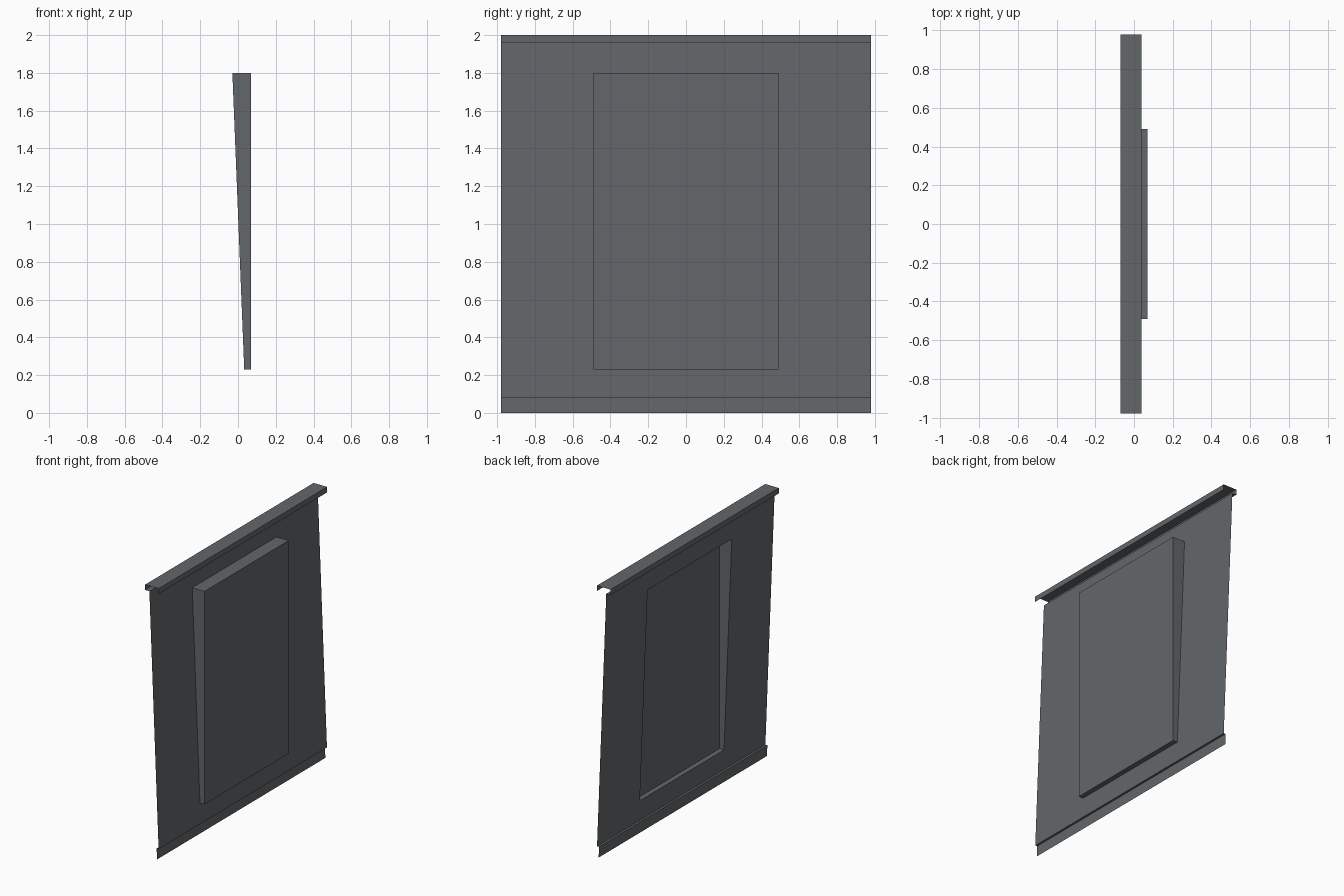
import bpy, bmesh

if "Cube" in bpy.data.objects:
    bpy.data.objects.remove(bpy.data.objects["Cube"])

# One dark steel colour for the whole pressed sheet
steel = bpy.data.materials.new("dark steel grey")
steel.diffuse_color = (0.125, 0.135, 0.142, 1)
steel.use_nodes = True
steel.node_tree.nodes["Principled BSDF"].inputs["Base Color"].default_value = steel.diffuse_color

W = 0.98            # half width of the sheet
B = 0.49            # half width of the raised box
Z0, Z1 = 0.23, 1.80  # box bottom and top
FRONT = 0.07        # box front plane


def slope(z):
    """x of the leaning panel at height z"""
    return 0.039 - (z - 0.08) * 0.04


def make(name, quads):
    bm = bmesh.new()
    for q in quads:
        bm.faces.new([bm.verts.new(p) for p in q])
    bmesh.ops.remove_doubles(bm, verts=bm.verts, dist=1e-4)
    me = bpy.data.meshes.new(name)
    bm.to_mesh(me)
    bm.free()
    me.materials.append(steel)
    ob = bpy.data.objects.new(name, me)
    bpy.context.collection.objects.link(ob)
    return ob


def strip(profile, ya, yb):
    """Sweep an upward (x, z) profile along y; normals face +x"""
    return [[(x0, ya, z0), (x0, yb, z0), (x1, yb, z1), (x1, ya, z1)]
            for (x0, z0), (x1, z1) in zip(profile, profile[1:])]


def lean(za, zb):
    return [(slope(za), za), (slope(zb), zb)]


# Leaning panel with a rectangular opening behind the box
ys, zs = [-W, -B, B, W], [0.08, Z0, Z1, 1.96]
panel = []
for i in range(3):
    for j in range(3):
        if (i, j) != (1, 1):
            panel += strip(lean(zs[j], zs[j + 1]), ys[i], ys[i + 1])
make("panel", panel)

# Hollow box, open at the back, with a vertical front
a, b = slope(Z0), slope(Z1)
box = strip([(a, Z0), (FRONT, Z0), (FRONT, Z1), (b, Z1)], -B, B)
box.append([(a, -B, Z0), (FRONT, -B, Z0), (FRONT, -B, Z1), (b, -B, Z1)])
box.append([(b, B, Z1), (FRONT, B, Z1), (FRONT, B, Z0), (a, B, Z0)])
make("raised_box", box)

# Top channel: step back, rear wall, top, free front lip
make("top_channel", strip([(slope(1.96), 1.96), (-0.07, 1.96), (-0.07, 2.0),
                           (0.04, 2.0), (0.04, 1.96)], -W, W))

# Bottom lip, set slightly back from the panel
make("bottom_lip", strip([(0.026, 0.0), (0.023, 0.08), (slope(0.08), 0.08)], -W, W))
